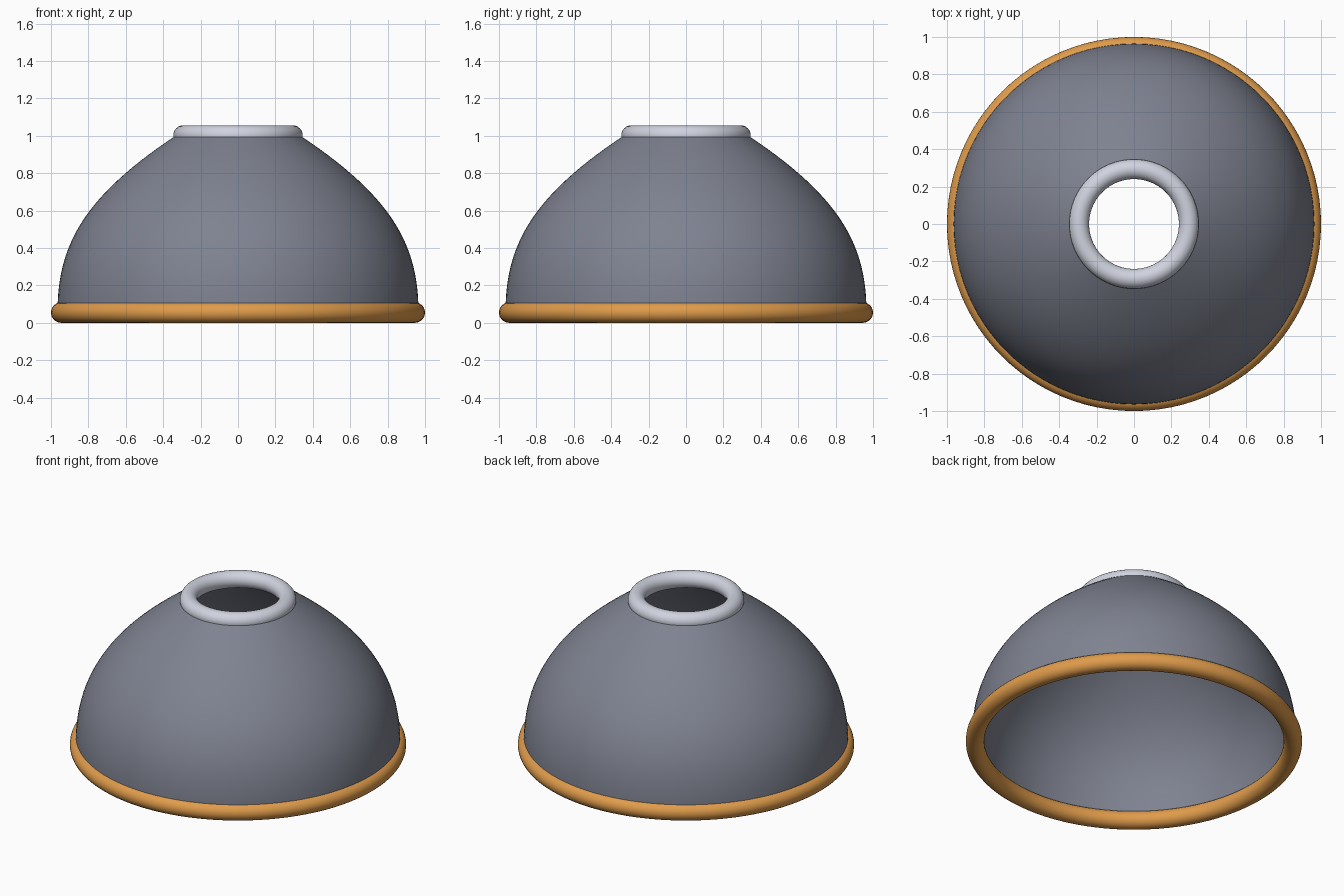
import bpy
import math
from mathutils import Vector
from mathutils.geometry import interpolate_bezier

default_cube = bpy.data.objects.get("Cube")
if default_cube:
    bpy.data.objects.remove(default_cube, do_unlink=True)

SEGMENTS = 96


def make_material(name, rgb):
    mat = bpy.data.materials.new(name)
    mat.use_nodes = True
    mat.diffuse_color = (*rgb, 1)
    shader = mat.node_tree.nodes["Principled BSDF"]
    shader.inputs["Base Color"].default_value = (*rgb, 1)
    shader.inputs["Roughness"].default_value = 0.5
    return mat


def lathe(name, profile, mat):
    """Revolve a closed (radius, height) profile around z."""
    n = len(profile)
    verts, faces = [], []
    for s in range(SEGMENTS):
        a = math.tau * s / SEGMENTS
        verts += [(r * math.cos(a), r * math.sin(a), z) for r, z in profile]
        here, there = s * n, (s + 1) % SEGMENTS * n
        for i in range(n):
            j = (i + 1) % n
            faces.append((here + i, there + i, there + j, here + j))
    mesh = bpy.data.meshes.new(name)
    mesh.from_pydata(verts, [], faces)
    mesh.materials.append(mat)
    obj = bpy.data.objects.new(name, mesh)
    bpy.context.collection.objects.link(obj)
    bpy.ops.object.select_all(action="DESELECT")
    obj.select_set(True)
    bpy.context.view_layer.objects.active = obj
    bpy.ops.object.shade_smooth_by_angle(angle=math.radians(40))
    return obj


def ring(name, radius, tube, height, mat, sides=24):
    angles = [math.tau * i / sides for i in range(sides)]
    profile = [(radius + tube * math.cos(a), height + tube * math.sin(a)) for a in angles]
    return lathe(name, profile, mat)


grey = make_material("slate grey", (0.21, 0.225, 0.28))
orange = make_material("amber orange", (0.74, 0.33, 0.07))
silver = make_material("pale silver", (0.63, 0.65, 0.74))

# Domed shade: a curved wall of even thickness, open at both ends
wall = 0.04
outer = interpolate_bezier(Vector((0.965, 0.06)), Vector((0.965, 0.43)),
                           Vector((0.81, 0.69)), Vector((0.304, 1.02)), 32)
inner = []
for i, p in enumerate(outer):
    along = outer[min(i + 1, len(outer) - 1)] - outer[max(i - 1, 0)]
    inner.append(p + Vector((-along.y, along.x)).normalized() * wall)
lathe("shade", [tuple(p) for p in outer + inner[::-1]], grey)

# Rounded trims on the lower edge and around the top opening
ring("rim", 0.945, 0.055, 0.055, orange)
ring("collar", 0.293, 0.053, 1.003, silver)
